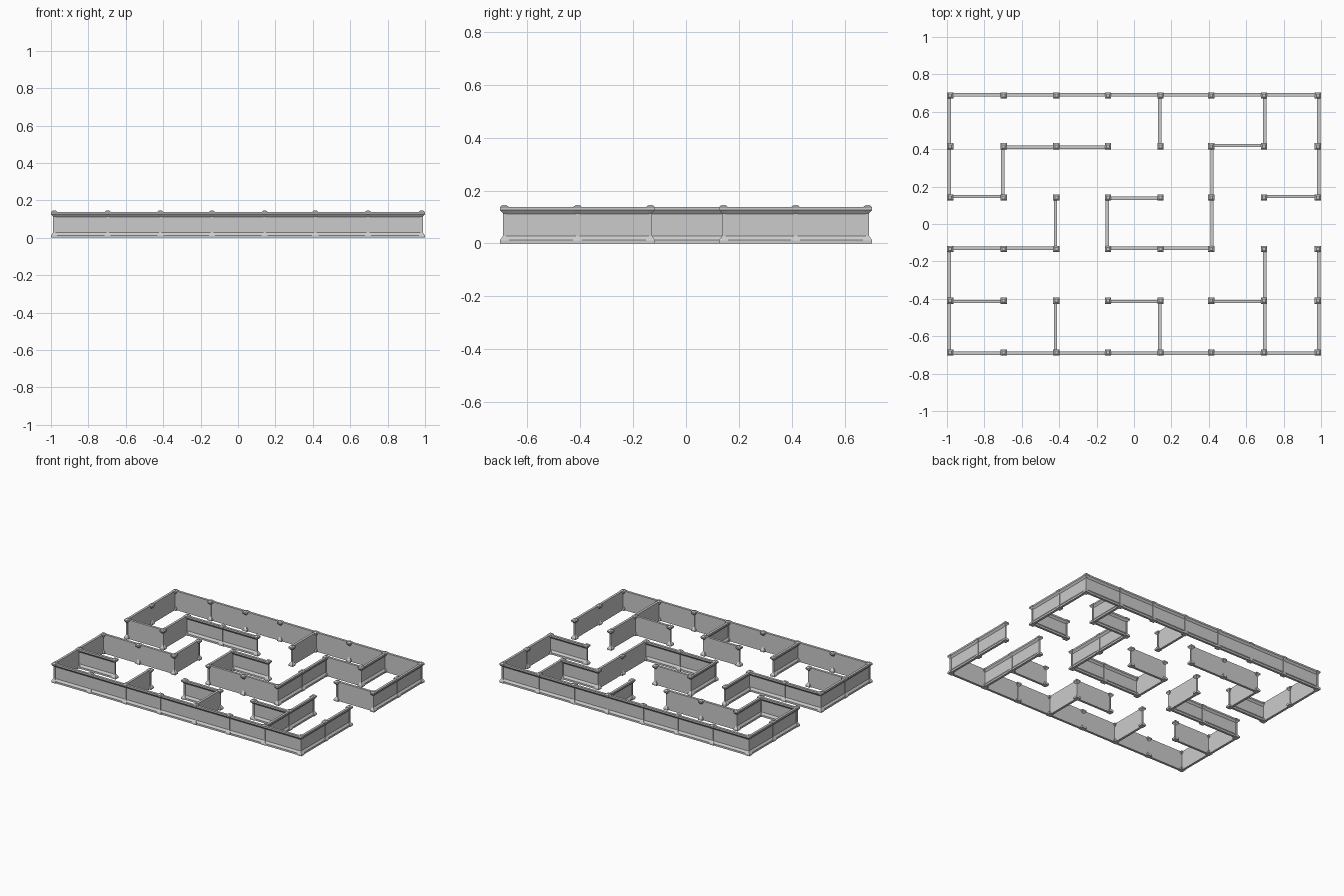
import bpy, bmesh
from mathutils import Vector

if "Cube" in bpy.data.objects:
    bpy.data.objects.remove(bpy.data.objects["Cube"])

# grid lines on which the posts stand
XS = [-0.983, -0.697, -0.415, -0.139, 0.142, 0.413, 0.695, 0.983]
YS = [0.687, 0.415, 0.142, -0.134, -0.410, -0.687]

# wall runs: (grid line, first post, last post, side the moulding faces)
ROWS = [(0, 0, 7, 1), (1, 1, 3, -1), (1, 5, 6, 1), (2, 0, 1, 1),
        (2, 3, 4, -1), (2, 6, 7, 1), (3, 0, 2, 1), (3, 3, 5, 1),
        (4, 0, 1, -1), (4, 3, 4, -1), (4, 5, 6, -1), (5, 0, 7, -1)]
COLS = [(0, 0, 2, -1), (0, 3, 5, -1), (1, 1, 2, -1), (2, 2, 3, -1),
        (2, 4, 5, -1), (3, 2, 3, -1), (4, 0, 1, -1), (4, 4, 5, -1),
        (5, 1, 3, 1), (6, 0, 1, 1), (6, 3, 5, 1), (7, 0, 2, 1), (7, 3, 5, 1)]

# wall cross-section: (offset towards the moulded side, height)
WALL = [(-0.004, 0.0), (0.013, 0.0), (0.013, 0.013), (0.002, 0.028),
        (0.002, 0.112), (0.013, 0.126), (0.013, 0.138), (-0.004, 0.138)]
# square post: (half width, height)
POST = [(0.017, 0.0), (0.017, 0.012), (0.006, 0.028), (0.006, 0.114),
        (0.017, 0.127), (0.017, 0.137), (0.008, 0.145)]


def loft(bm, rings):
    """Skin a list of equal rings and cap both ends."""
    rings = [[bm.verts.new(p) for p in r] for r in rings]
    n = len(rings[0])
    for a, b in zip(rings, rings[1:]):
        for i in range(n):
            j = (i + 1) % n
            bm.faces.new((a[i], a[j], b[j], b[i]))
    bm.faces.new(rings[0][::-1])
    bm.faces.new(rings[-1])


def finish(bm, name):
    bmesh.ops.recalc_face_normals(bm, faces=bm.faces)
    me = bpy.data.meshes.new(name)
    bm.to_mesh(me)
    bm.free()
    ob = bpy.data.objects.new(name, me)
    bpy.context.collection.objects.link(ob)


def wall(bm, start, end, normal):
    d = (end - start).normalized() * 0.006
    loft(bm, [[p + normal * o + Vector((0, 0, z)) for o, z in WALL]
              for p in (start - d, end + d)])


# walls along x
bm = bmesh.new()
for row, a, b, side in ROWS:
    for i in range(a, b):
        wall(bm, Vector((XS[i], YS[row], 0)), Vector((XS[i + 1], YS[row], 0)),
             Vector((0, side, 0)))
finish(bm, "walls_across")

# walls along y
bm = bmesh.new()
for col, a, b, side in COLS:
    for i in range(a, b):
        wall(bm, Vector((XS[col], YS[i + 1], 0)), Vector((XS[col], YS[i], 0)),
             Vector((side, 0, 0)))
finish(bm, "walls_lengthwise")

# posts with flared foot and cap at every grid point
bm = bmesh.new()
for x in XS:
    for y in YS:
        loft(bm, [[Vector((x + sx * h, y + sy * h, z))
                   for sx, sy in ((-1, -1), (1, -1), (1, 1), (-1, 1))]
                  for h, z in POST])
finish(bm, "posts")
